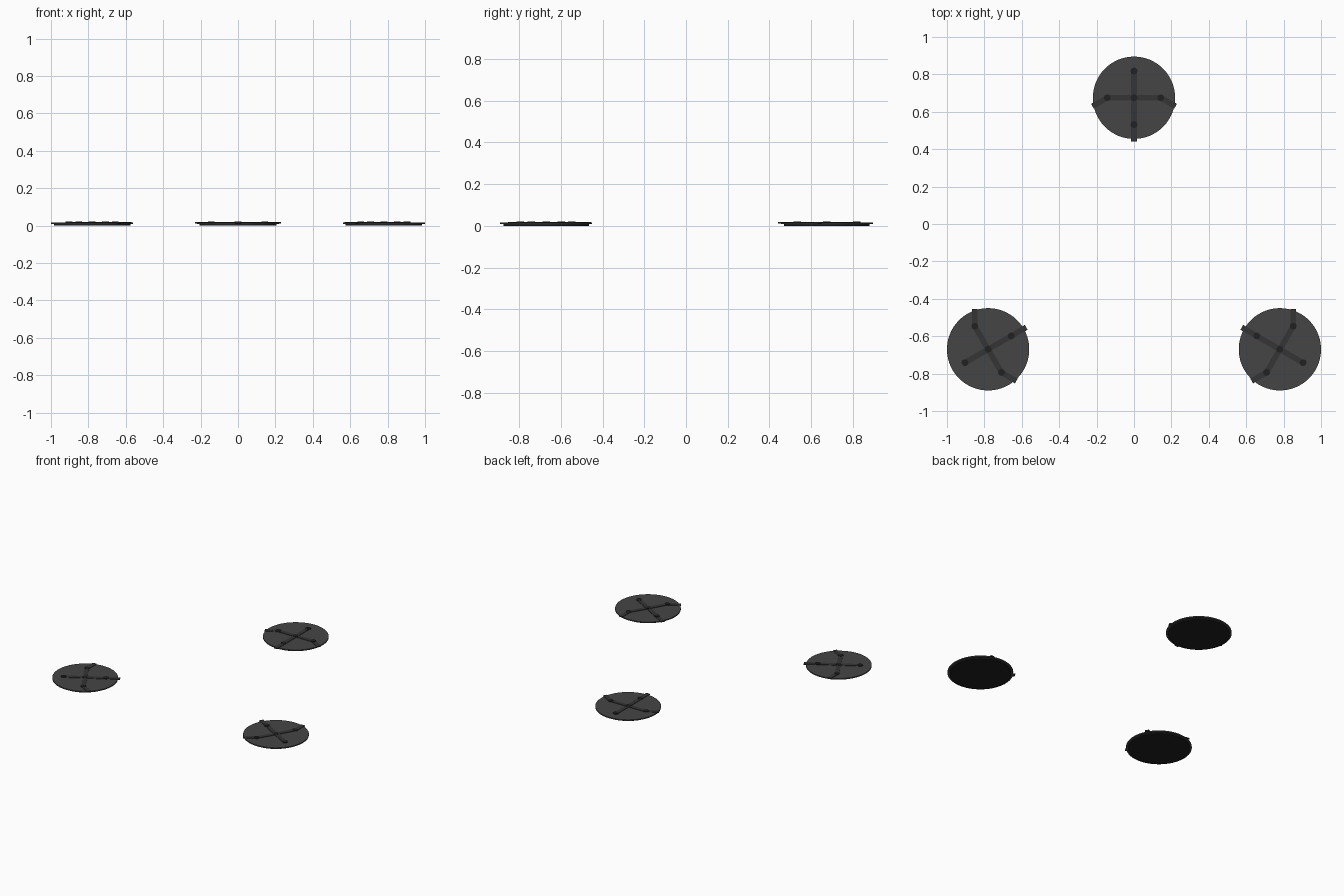
import bpy, bmesh, math
from mathutils import Matrix, Vector

if "Cube" in bpy.data.objects:
    bpy.data.objects.remove(bpy.data.objects["Cube"])


def material(name, v):
    m = bpy.data.materials.new(name)
    m.diffuse_color = (v, v, v, 1)
    m.use_nodes = True
    m.node_tree.nodes["Principled BSDF"].inputs["Base Color"].default_value = m.diffuse_color
    return m


PAD = material("dark_grey", 0.06)
ARM = material("darker_grey", 0.035)
HUB = material("near_black", 0.015)


def finish(name, bm, mat, place):
    bm.transform(place)
    bmesh.ops.recalc_face_normals(bm, faces=bm.faces)
    me = bpy.data.meshes.new(name)
    bm.to_mesh(me)
    bm.free()
    me.materials.append(mat)
    ob = bpy.data.objects.new(name, me)
    bpy.context.collection.objects.link(ob)


def disc(bm, r1, r2, z1, z2, x=0, y=0, n=64):
    bmesh.ops.create_cone(bm, cap_ends=True, segments=n, radius1=r1, radius2=r2, depth=z2 - z1,
                          matrix=Matrix.Translation((x, y, (z1 + z2) / 2)))


def bar(bm, a, b, width, z1, z2):
    d = Vector(b) - Vector(a)
    mid = (Vector(a) + Vector(b)) / 2
    m = (Matrix.Translation((mid.x, mid.y, (z1 + z2) / 2))
         @ Matrix.Rotation(math.atan2(d.y, d.x), 4, 'Z')
         @ Matrix.Diagonal((d.length, width, z2 - z1, 1)))
    bmesh.ops.create_cube(bm, size=1, matrix=m)


R = 0.143
# straight arm pieces and the angled tips that overhang the rim
arms = [((-R, 0), (R, 0)), ((0, -0.235), (0, R)),
        ((R, 0), (0.222, -0.046)), ((-R, 0), (-0.222, -0.046))]
hubs = [(0, 0), (R, 0), (-R, 0), (0, R), (0, -R)]

for label, x, y, turn in (("back", 0, 0.675, 0), ("left", -0.78, -0.67, 120), ("right", 0.78, -0.67, -120)):
    place = Matrix.Translation((x, y, 0)) @ Matrix.Rotation(math.radians(turn), 4, 'Z')

    # recessed underside
    bm = bmesh.new()
    disc(bm, 0.205, 0.205, 0, 0.009)
    finish(label + "_pad_base", bm, HUB, place)

    # wider upper plate
    bm = bmesh.new()
    disc(bm, 0.22, 0.22, 0.008, 0.016)
    finish(label + "_pad_plate", bm, PAD, place)

    # raised arms
    bm = bmesh.new()
    for a, b in arms:
        bar(bm, a, b, 0.03, 0.012, 0.019)
    finish(label + "_arms", bm, ARM, place)

    # pivot buttons
    bm = bmesh.new()
    for hx, hy in hubs:
        disc(bm, 0.018, 0.018, 0.013, 0.021, hx, hy, 24)
    finish(label + "_pivots", bm, HUB, place)
